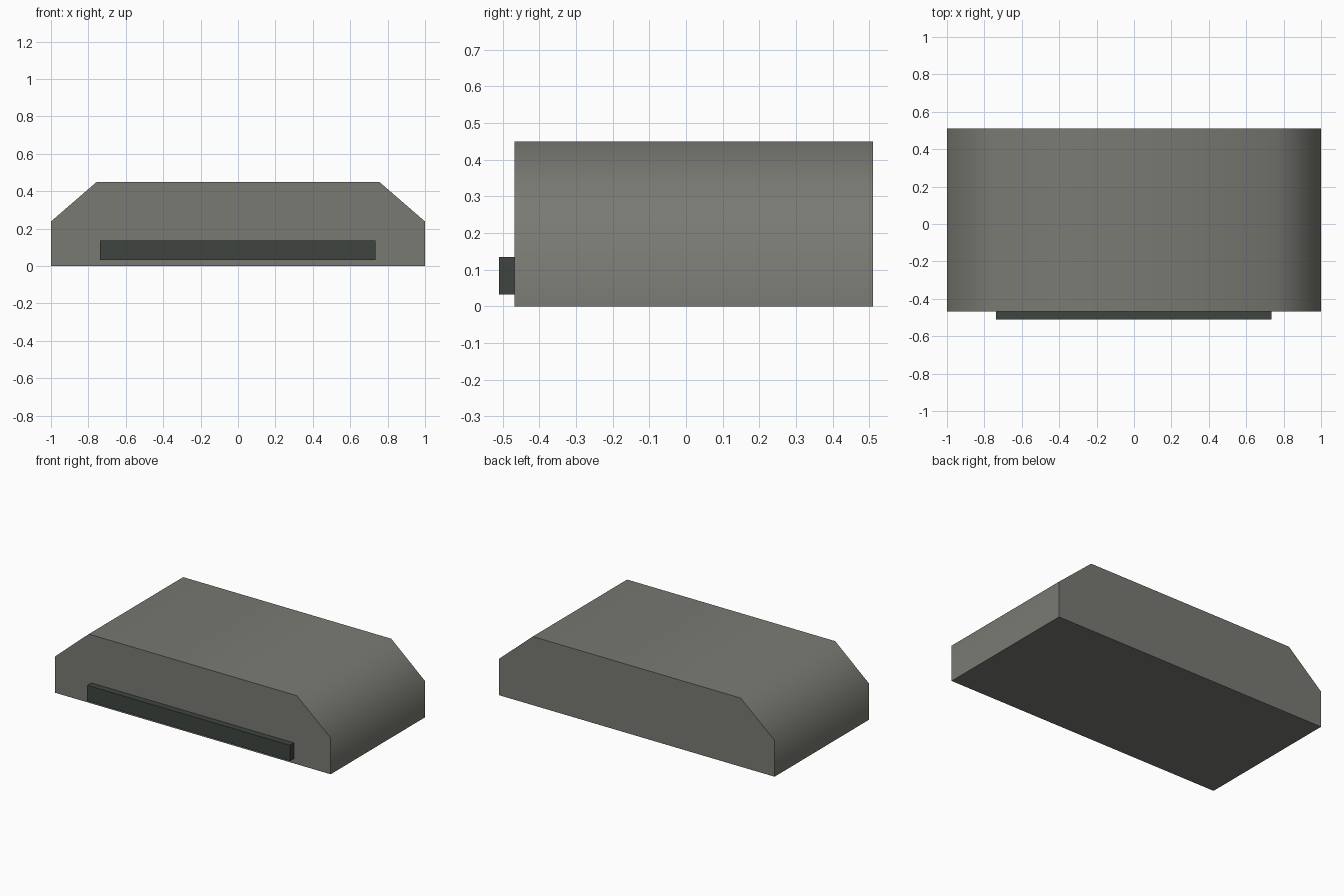
import bpy, bmesh, math

if "Cube" in bpy.data.objects:
    bpy.data.objects.remove(bpy.data.objects["Cube"])


def material(name, color):
    mat = bpy.data.materials.new(name)
    mat.diffuse_color = (*color, 1)
    mat.use_nodes = True
    mat.node_tree.nodes["Principled BSDF"].inputs["Base Color"].default_value = mat.diffuse_color
    return mat


def extrude_profile(name, points, y0, y1, mat):
    """Extrude an x-z outline from y0 back to y1."""
    bm = bmesh.new()
    face = bm.faces.new([bm.verts.new((x, y0, z)) for x, z in points])
    result = bmesh.ops.extrude_face_region(bm, geom=[face])
    moved = [v for v in result["geom"] if isinstance(v, bmesh.types.BMVert)]
    bmesh.ops.translate(bm, verts=moved, vec=(0, y1 - y0, 0))
    bmesh.ops.recalc_face_normals(bm, faces=bm.faces)
    mesh = bpy.data.meshes.new(name)
    bm.to_mesh(mesh)
    bm.free()
    mesh.materials.append(mat)
    obj = bpy.data.objects.new(name, mesh)
    bpy.context.collection.objects.link(obj)
    return obj


shell = material("warm_grey", (0.19, 0.195, 0.17))
dark = material("dark_grey", (0.05, 0.06, 0.052))

# Body: mirrored half outline with sloped shoulders
half = [(1, 0), (1, 0.238), (0.755, 0.45)]
outline = half + [(-x, z) for x, z in reversed(half)]
body = extrude_profile("body", outline, -0.468, 0.51, shell)

# Shoulders shade smoothly, end caps and base stay sharp
bpy.context.view_layer.objects.active = body
body.select_set(True)
bpy.ops.object.shade_smooth_by_angle(angle=math.radians(60))

# Raised strip on the front
extrude_profile("front_strip",
                [(-0.737, 0.032), (0.735, 0.032), (0.735, 0.135), (-0.737, 0.135)],
                -0.51, -0.468, dark)
